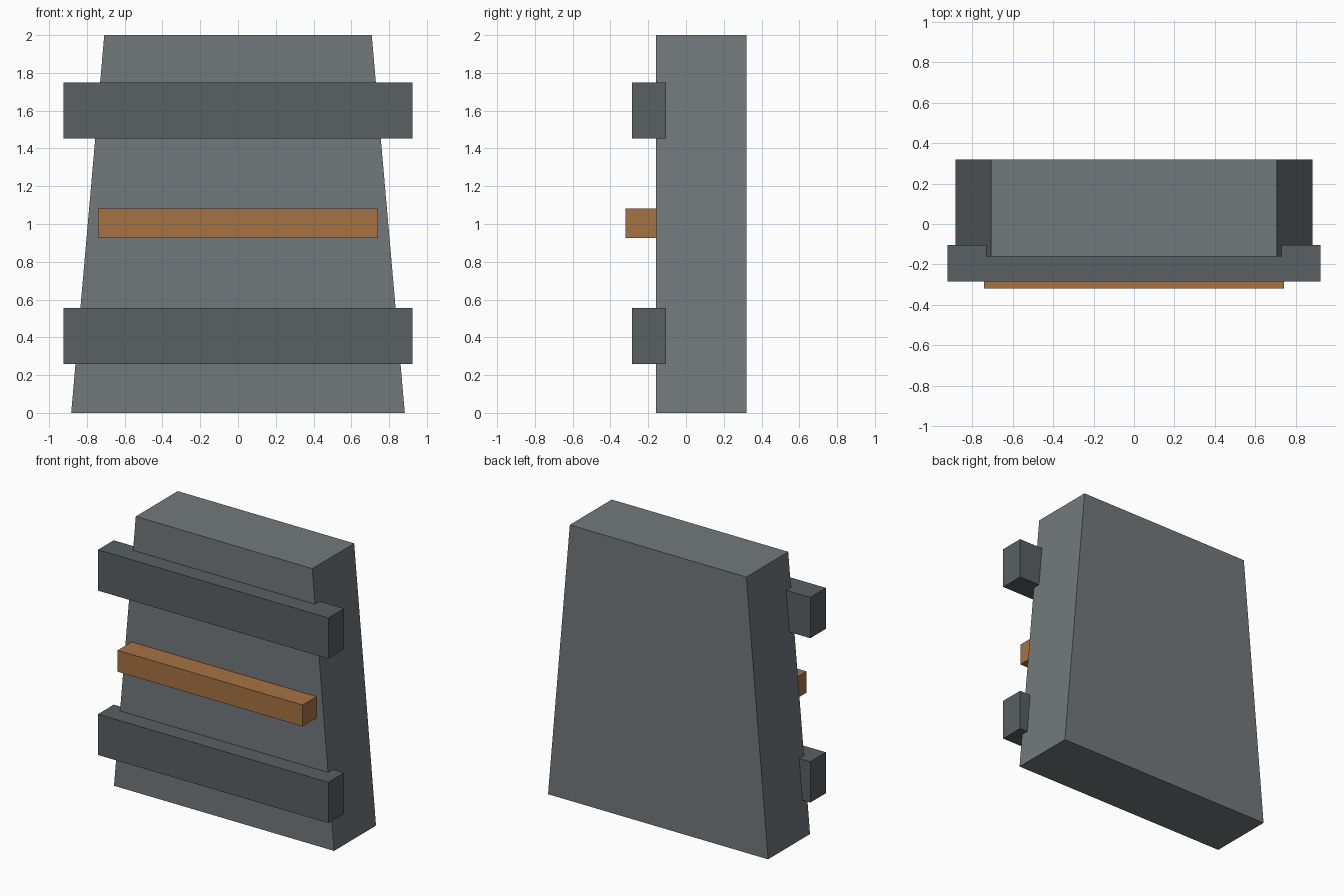
import bpy, bmesh

if "Cube" in bpy.data.objects:
    bpy.data.objects.remove(bpy.data.objects["Cube"])


def material(name, rgb):
    mat = bpy.data.materials.new(name)
    mat.diffuse_color = (*rgb, 1)
    mat.use_nodes = True
    mat.node_tree.nodes["Principled BSDF"].inputs["Base Color"].default_value = mat.diffuse_color
    return mat


def block(name, half_width, y, z, mat, top_half_width=None):
    """Box spanning y and z ranges, optionally tapering in x towards the top."""
    top = half_width if top_half_width is None else top_half_width
    bm = bmesh.new()
    bmesh.ops.create_cube(bm, size=1)
    for v in bm.verts:
        upper = v.co.z > 0
        side = 1 if v.co.x > 0 else -1
        v.co = (side * (top if upper else half_width),
                y[v.co.y > 0], z[upper])
    mesh = bpy.data.meshes.new(name)
    bm.to_mesh(mesh)
    bm.free()
    mesh.materials.append(mat)
    obj = bpy.data.objects.new(name, mesh)
    bpy.context.collection.objects.link(obj)
    return obj


stone = material("grey", (0.17, 0.19, 0.20))
metal = material("dark_grey", (0.10, 0.115, 0.125))
wood = material("orange_brown", (0.38, 0.17, 0.055))

# Tapered slab
block("tapered_slab", 0.883, (-0.16, 0.32), (0, 2), stone, 0.708)

# Wide cross bars, partly sunk into the front face
for name, bottom in (("lower_cross_bar", 0.26), ("upper_cross_bar", 1.452)):
    block(name, 0.924, (-0.285, -0.105), (bottom, bottom + 0.296), metal)

# Coloured middle rail
block("middle_rail", 0.742, (-0.32, -0.159), (0.926, 1.081), wood)
